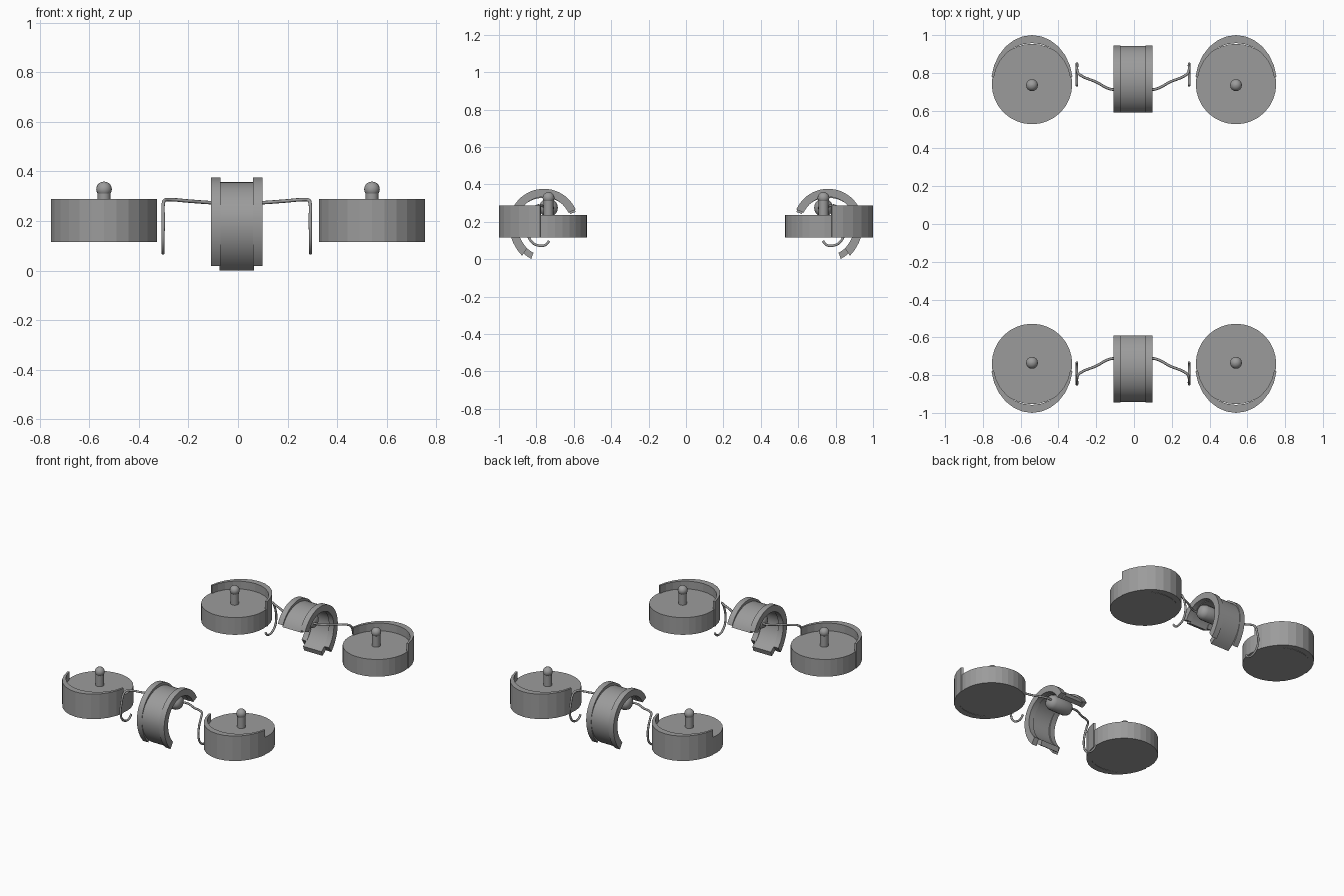
import bpy, bmesh
from math import sin, cos, radians, pi

if "Cube" in bpy.data.objects:
    bpy.data.objects.remove(bpy.data.objects["Cube"])

dark = bpy.data.materials.new("dark_grey")
dark.diffuse_color = (0.33, 0.33, 0.33, 1)
dark.use_nodes = True
dark.node_tree.nodes["Principled BSDF"].inputs["Base Color"].default_value = dark.diffuse_color


def finish(bm, name, smooth=None):
    bmesh.ops.recalc_face_normals(bm, faces=bm.faces)
    me = bpy.data.meshes.new(name)
    bm.to_mesh(me)
    bm.free()
    me.materials.append(dark)
    ob = bpy.data.objects.new(name, me)
    bpy.context.collection.objects.link(ob)
    if smooth:
        bpy.ops.object.select_all(action='DESELECT')
        ob.select_set(True)
        bpy.context.view_layer.objects.active = ob
        bpy.ops.object.shade_smooth_by_angle(angle=radians(smooth))
    return ob


def sweep(name, sections, smooth=None):
    """Join a list of 4-point sections into a closed solid strip."""
    bm = bmesh.new()
    rows = [[bm.verts.new(p) for p in s] for s in sections]
    for a, b in zip(rows, rows[1:]):
        for i in range(4):
            j = (i + 1) % 4
            bm.faces.new((a[i], a[j], b[j], b[i]))
    bm.faces.new(rows[0])
    bm.faces.new(rows[-1])
    return finish(bm, name, smooth)


def lathe(name, profile, loc, segs, axis='Z', smooth=None):
    """Revolve (radius, height) points about an axis, with capped ends."""
    bm = bmesh.new()
    rings = []
    for r, h in profile:
        ring = []
        for i in range(segs):
            a = 2 * pi * i / segs
            p = (r * cos(a), r * sin(a), h)
            if axis == 'X':
                p = (h, p[0], p[1])
            ring.append(bm.verts.new([p[k] + loc[k] for k in range(3)]))
        rings.append(ring)
    for a, b in zip(rings, rings[1:]):
        for i in range(segs):
            j = (i + 1) % segs
            bm.faces.new((a[i], a[j], b[j], b[i]))
    bm.faces.new(rings[0])
    bm.faces.new(rings[-1])
    return finish(bm, name, smooth)


def band(name, sy, x0, x1, r_in, r_out, a0, a1, wide=1.0, segs=36):
    """Curved guard strip; its lower end flares outward a little."""
    sections = []
    for i in range(segs + 1):
        d = a0 + (a1 - a0) * i / segs
        k = 1 + 0.18 * (max(0, d - 180) / 70) ** 2
        c, s = cos(radians(d)) * k * wide, sin(radians(d)) * k
        sections.append([(x, sy * (0.76 - r * c), 0.19 + r * s)
                         for x, r in ((x0, r_in), (x0, r_out), (x1, r_out), (x1, r_in))])
    return sweep(name, sections, 35)


def wire(name, pts, radius=0.007):
    cu = bpy.data.curves.new(name, 'CURVE')
    cu.dimensions = '3D'
    cu.bevel_depth = radius
    cu.bevel_resolution = 2
    cu.resolution_u = 5
    cu.use_fill_caps = True
    cu.materials.append(dark)
    sp = cu.splines.new('BEZIER')
    sp.bezier_points.add(len(pts) - 1)
    for bp, p in zip(sp.bezier_points, pts):
        bp.co = p
        bp.handle_left_type = bp.handle_right_type = 'AUTO'
    ob = bpy.data.objects.new(name, cu)
    bpy.context.collection.objects.link(ob)


CX = -0.005
for sy, end in ((-1, "front"), (1, "back")):
    # curved guard: middle band and two raised flanges
    band(end + "_guard_band", sy, CX - 0.07, CX + 0.07, 0.138, 0.167, 22, 252, 1.1)
    for s in (-1, 1):
        xs = sorted((CX + s * 0.066, CX + s * 0.104))
        band(end + "_guard_flange", sy, xs[0], xs[1], 0.143, 0.186, 24, 236)

    # roller inside the guard
    lathe(end + "_roller",
          [(0.02, -0.09), (0.04, -0.078), (0.05, -0.055), (0.05, 0.055), (0.04, 0.078), (0.02, 0.09)],
          (CX, sy * 0.735, 0.275), 20, 'X', 40)

    for sx in (-1, 1):
        # hooked wire arm
        pts = [(0.07, 0.712, 0.272), (0.12, 0.714, 0.275), (0.2, 0.754, 0.281),
               (0.265, 0.78, 0.286), (0.29, 0.798, 0.284), (0.296, 0.815, 0.27),
               (0.296, 0.84, 0.21), (0.297, 0.848, 0.15), (0.297, 0.828, 0.096),
               (0.297, 0.785, 0.072), (0.297, 0.75, 0.077), (0.297, 0.732, 0.097)]
        wire(end + "_hook_wire", [(CX + sx * x, sy * y, z) for x, y, z in pts])

        # pad disc and ball-topped peg
        px = sx * 0.54
        lathe(end + "_pad", [(0.213, 0.116), (0.213, 0.235)], (px, sy * 0.741, 0), 32)
        lathe(end + "_peg", [(0.026, 0.23), (0.026, 0.31)], (px, sy * 0.735, 0), 16, 'Z', 35)
        ball = [(0.031 * sin(pi * t / 10) + 0.0005, 0.328 - 0.031 * cos(pi * t / 10)) for t in range(11)]
        lathe(end + "_peg_ball", ball, (px, sy * 0.735, 0), 16, 'Z', 60)

        # crescent rim on the outer side
        rim = []
        for i in range(13):
            a = radians(9 + 162 * i / 12)
            o = (px + 0.217 * cos(a), sy * (0.741 + 0.259 * sin(a)))
            n = (px + 0.205 * cos(a), sy * (0.741 + 0.217 * sin(a)))
            rim.append([(*n, 0.116), (*o, 0.116), (*o, 0.288), (*n, 0.288)])
        sweep(end + "_pad_rim", rim)
